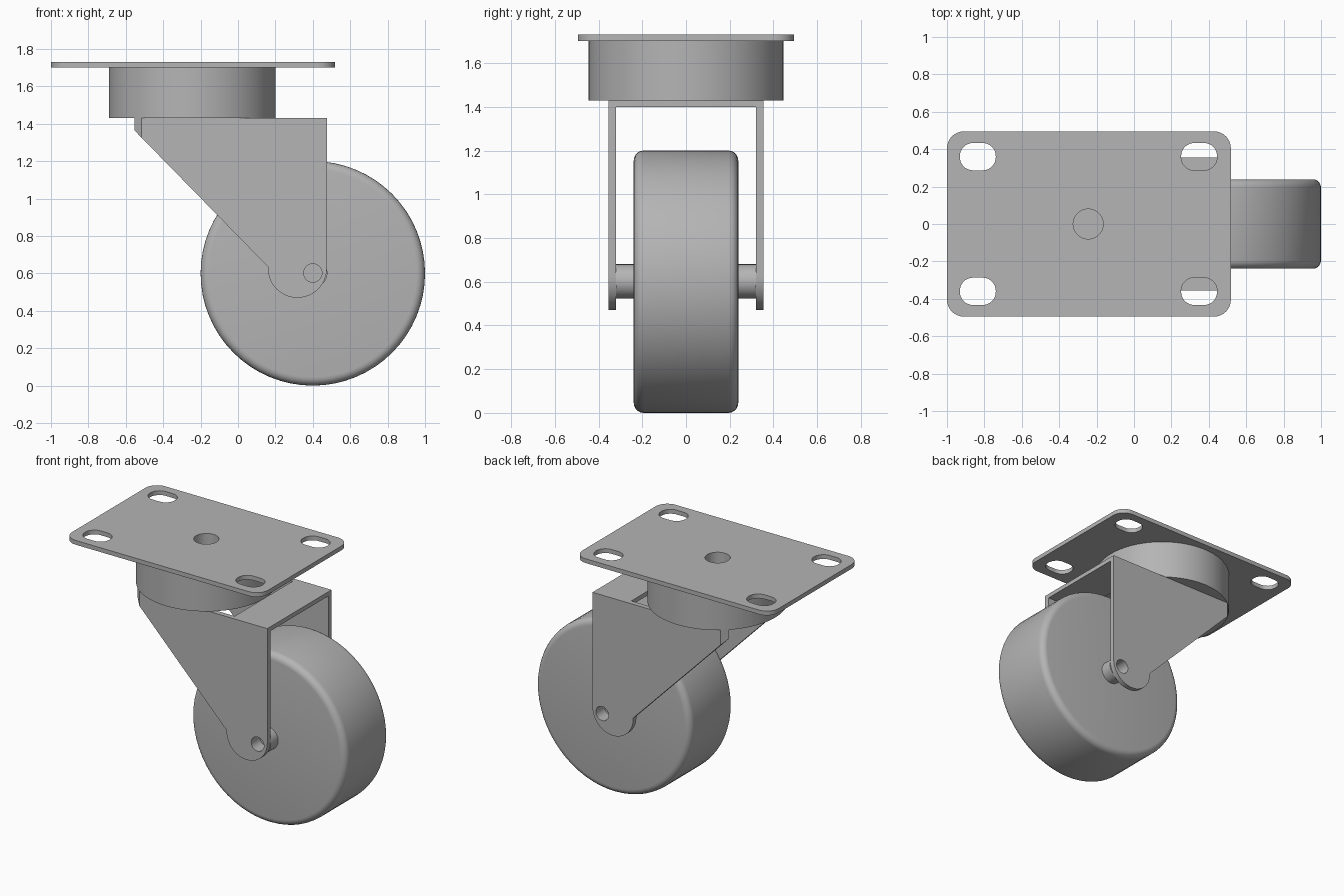
import bpy, bmesh
from math import sin, cos, pi, radians
from mathutils import Matrix

cube = bpy.data.objects.get("Cube")
if cube:
    bpy.data.objects.remove(cube, do_unlink=True)

# One plain metal grey
grey = bpy.data.materials.new("plain_grey")
grey.use_nodes = True
colour = (0.46, 0.46, 0.46, 1)
grey.diffuse_color = colour
grey.node_tree.nodes["Principled BSDF"].inputs["Base Color"].default_value = colour


def finish(name, bm):
    bmesh.ops.recalc_face_normals(bm, faces=bm.faces)
    mesh = bpy.data.meshes.new(name)
    bm.to_mesh(mesh)
    bm.free()
    mesh.materials.append(grey)
    obj = bpy.data.objects.new(name, mesh)
    bpy.context.collection.objects.link(obj)
    return obj


def loft(name, start, end):
    """Solid between two matching outlines."""
    bm = bmesh.new()
    a = [bm.verts.new(p) for p in start]
    b = [bm.verts.new(p) for p in end]
    bm.faces.new(a)
    bm.faces.new(b[::-1])
    for i in range(len(a)):
        j = (i + 1) % len(a)
        bm.faces.new((a[i], a[j], b[j], b[i]))
    return finish(name, bm)


def cylinder(name, centre, radius, depth, along_y=False, bevel=0):
    bm = bmesh.new()
    bmesh.ops.create_cone(bm, cap_ends=True, segments=64, radius1=radius,
                          radius2=radius, depth=depth)
    if bevel:
        rims = [e for e in bm.edges if abs(e.verts[0].co.z - e.verts[1].co.z) < 0.001]
        bmesh.ops.bevel(bm, geom=rims, offset=bevel, segments=5, profile=0.5,
                        affect='EDGES')
    if along_y:
        bm.transform(Matrix.Rotation(pi / 2, 4, 'X'))
    bm.transform(Matrix.Translation(centre))
    return finish(name, bm)


def rounded_slab(name, cx, cy, hx, hy, r, z0, z1):
    pts = []
    for quarter, (sx, sy) in enumerate(((1, 1), (-1, 1), (-1, -1), (1, -1))):
        for k in range(9):
            a = (quarter + k / 8) * pi / 2
            pts.append((cx + sx * (hx - r) + r * cos(a),
                        cy + sy * (hy - r) + r * sin(a)))
    return loft(name, [(x, y, z0) for x, y in pts], [(x, y, z1) for x, y in pts])


def activate(obj):
    bpy.ops.object.select_all(action='DESELECT')
    obj.select_set(True)
    bpy.context.view_layer.objects.active = obj


def cut(obj, cutter):
    mod = obj.modifiers.new("cut", 'BOOLEAN')
    mod.operation = 'DIFFERENCE'
    mod.solver = 'EXACT'
    mod.object = cutter
    activate(obj)
    bpy.ops.object.modifier_apply(modifier=mod.name)
    bpy.data.objects.remove(cutter, do_unlink=True)


parts = []
SWIVEL_X, AXLE_X, AXLE_Z = -0.245, 0.4, 0.602

# Mounting plate with four bolt slots and a centre hole
plate = rounded_slab("mounting_plate", -0.241, 0, 0.759, 0.495, 0.09, 1.70, 1.73)
for x in (-0.835, 0.348):
    for y in (-0.36, 0.36):
        cut(plate, rounded_slab("slot_cutter", x, y, 0.096, 0.073, 0.07, 1.6, 1.8))
cut(plate, cylinder("hole_cutter", (SWIVEL_X, 0, 1.7), 0.08, 0.3))
parts.append(plate)

# Swivel housing with the centre hole continuing into it
housing = cylinder("swivel_housing", (SWIVEL_X, 0, 1.566), 0.446, 0.272)
cut(housing, cylinder("hole_cutter", (SWIVEL_X, 0, 1.65), 0.08, 0.28))
parts.append(housing)

# Fork top, bridging the arms behind the housing
parts.append(rounded_slab("fork_top", 0.337, 0, 0.138, 0.325, 0.001, 1.40, 1.43))


# Fork arms: their leading edge follows the round of the housing
def arm_outline(y, lead_x, lead_z):
    pts = [(0.475, y, 1.43), (lead_x, y, 1.43), (lead_x, y, lead_z), (0.16, y, 0.635)]
    for k in range(25):
        a = pi + pi * k / 24
        pts.append((0.3175 + 0.1575 * cos(a), y, 0.627 + 0.1575 * sin(a)))
    return pts


for side, label in ((-1, "front"), (1, "back")):
    arm = loft(label + "_fork_arm", arm_outline(side * 0.355, -0.515, 1.325),
               arm_outline(side * 0.32, -0.553, 1.364))
    spacer = cylinder(label + "_axle_spacer", (AXLE_X, side * 0.276, AXLE_Z), 0.078,
                      0.09, True)
    for part in (arm, spacer):
        cut(part, cylinder("axle_cutter", (AXLE_X, side * 0.34, AXLE_Z), 0.049,
                           0.16, True))
        parts.append(part)

# Wheel with rounded rims
parts.append(cylinder("wheel", (AXLE_X, 0, 0.6), 0.6, 0.478, True, 0.045))

for part in parts:
    activate(part)
    bpy.ops.object.shade_smooth_by_angle(angle=radians(30))
